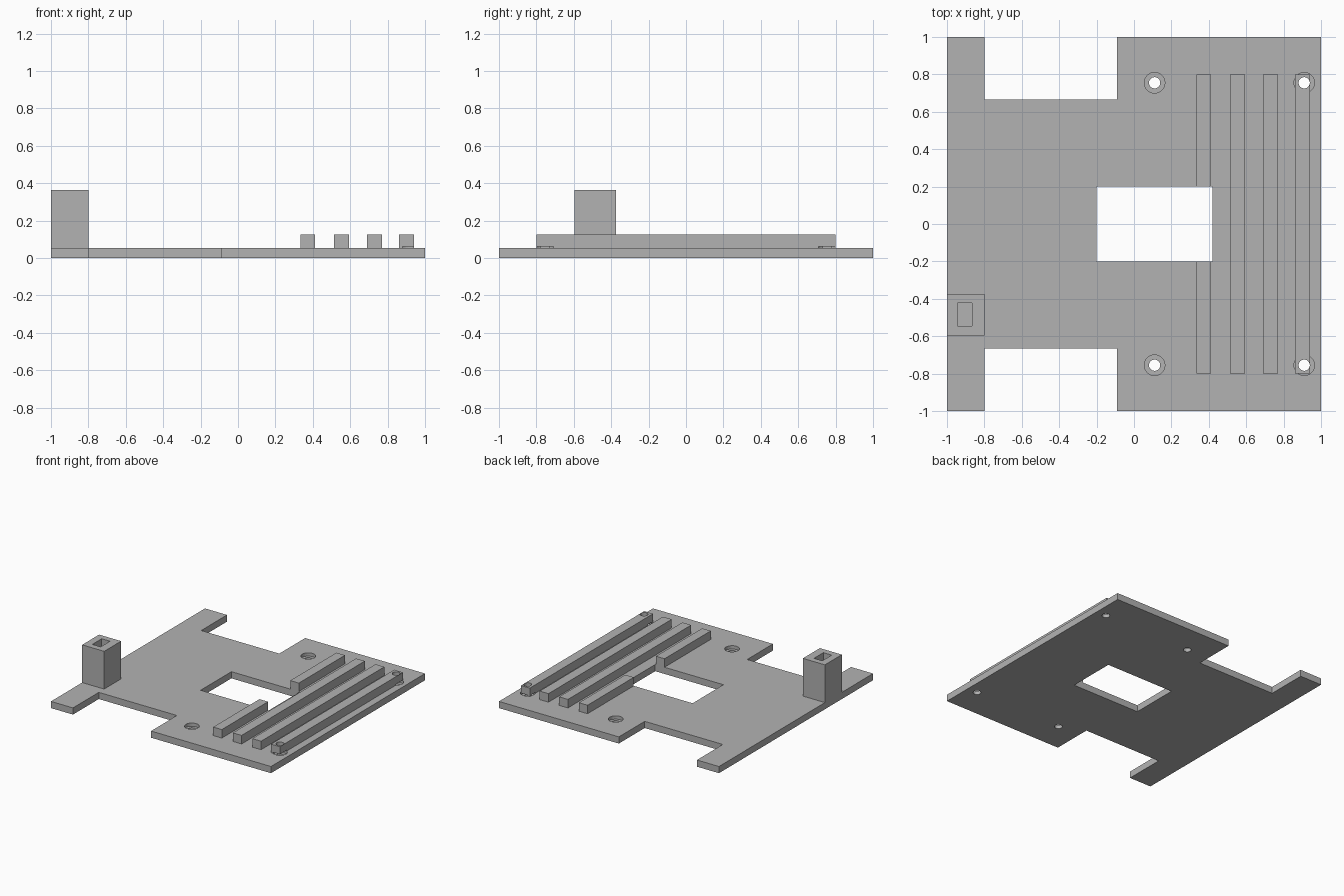
import bpy
import bmesh

cube = bpy.data.objects.get("Cube")
if cube:
    bpy.data.objects.remove(cube, do_unlink=True)

grey = bpy.data.materials.new("plain grey")
grey.use_nodes = True
grey.diffuse_color = (0.448, 0.448, 0.448, 1)
grey.node_tree.nodes["Principled BSDF"].inputs["Base Color"].default_value = grey.diffuse_color

PLATE_TOP = 0.055
RIB_TOP = 0.125
POST_TOP = 0.365


def make_object(name, bm):
    bmesh.ops.recalc_face_normals(bm, faces=bm.faces)
    mesh = bpy.data.meshes.new(name)
    bm.to_mesh(mesh)
    bm.free()
    mesh.materials.append(grey)
    obj = bpy.data.objects.new(name, mesh)
    bpy.context.collection.objects.link(obj)
    return obj


def prism(name, outline, z0, z1):
    bm = bmesh.new()
    face = bm.faces.new([bm.verts.new((x, y, z0)) for x, y in outline])
    top = bmesh.ops.extrude_face_region(bm, geom=[face])["geom"]
    moved = [v for v in top if isinstance(v, bmesh.types.BMVert)]
    bmesh.ops.translate(bm, verts=moved, vec=(0, 0, z1 - z0))
    return make_object(name, bm)


def box(name, x0, x1, y0, y1, z0, z1):
    return prism(name, [(x0, y0), (x1, y0), (x1, y1), (x0, y1)], z0, z1)


def cylinder(name, x, y, radius, z0, z1):
    bm = bmesh.new()
    bmesh.ops.create_cone(bm, cap_ends=True, segments=32, radius1=radius,
                          radius2=radius, depth=z1 - z0)
    bmesh.ops.translate(bm, verts=bm.verts, vec=(x, y, (z0 + z1) / 2))
    return make_object(name, bm)


def cut(targets, cutter):
    cutter.hide_render = True
    for target in targets:
        mod = target.modifiers.new("cut", 'BOOLEAN')
        mod.operation = 'DIFFERENCE'
        mod.solver = 'EXACT'
        mod.object = cutter
        bpy.context.view_layer.objects.active = target
        bpy.ops.object.modifier_apply(modifier=mod.name)
    bpy.data.objects.remove(cutter, do_unlink=True)


# Base plate: half outline mirrored front to back
half = [(1, -1), (1, 1), (-0.09, 1), (-0.09, 0.665), (-0.8, 0.665), (-0.8, 1), (-1, 1)]
outline = half[1:] + [(x, -y) for x, y in reversed(half[1:])]
plate = prism("base_plate", outline, 0, PLATE_TOP)
cut([plate], box("window_cutter", -0.2, 0.42, -0.2, 0.2, -0.1, 0.3))

# Raised ribs, the inner one interrupted by the window
for side, y0, y1 in (("front", -0.8, -0.2), ("back", 0.2, 0.8)):
    box("inner_rib_" + side, 0.335, 0.413, y0, y1, PLATE_TOP, RIB_TOP)
ribs = [box("long_rib", x, x + 0.08, -0.8, 0.8, PLATE_TOP, RIB_TOP)
        for x in (0.513, 0.69, 0.86)]
outer_rib = ribs[-1]
outer_rib.name = "outer_rib"

# Counterbored screw holes, the outer pair passing through the outer rib
for x in (0.11, 0.91):
    targets = [plate, outer_rib] if x > 0.5 else [plate]
    for y in (-0.755, 0.755):
        cut(targets, cylinder("counterbore_cutter", x, y, 0.055, 0.028, 0.063))
        cut(targets, cylinder("drill_cutter", x, y, 0.03, -0.1, 0.3))

# Hollow post
post = box("hollow_post", -1, -0.8, -0.595, -0.375, PLATE_TOP, POST_TOP)
cut([post], box("socket_cutter", -0.943, -0.867, -0.545, -0.423, 0, 0.5))
